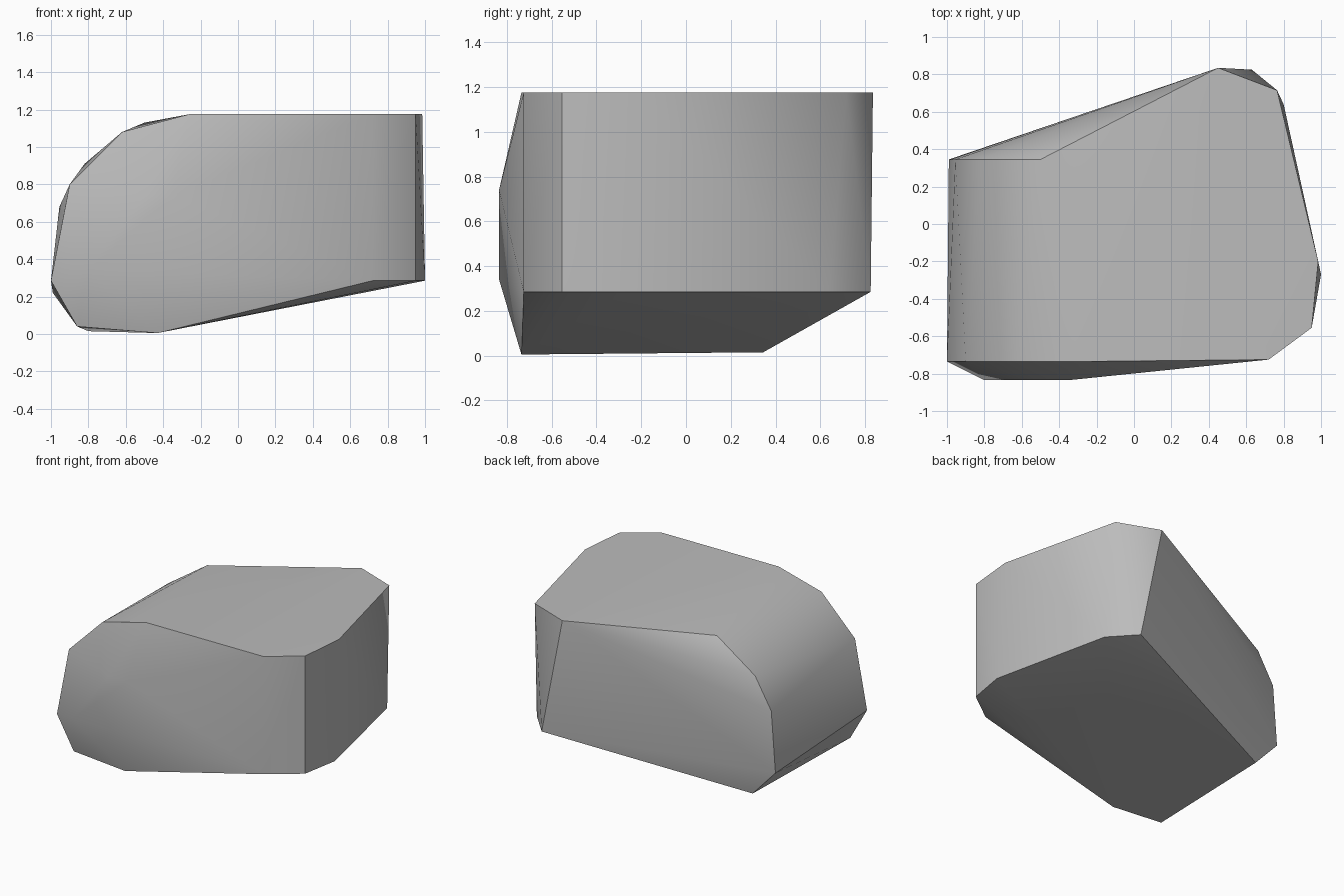
import bpy
import bmesh
import math

# Remove only the default cube
default_cube = bpy.data.objects.get("Cube")
if default_cube:
    bpy.data.objects.remove(default_cube, do_unlink=True)


def make_material(name, colour):
    material = bpy.data.materials.new(name)
    material.use_nodes = True
    material.diffuse_color = colour
    shader = material.node_tree.nodes["Principled BSDF"]
    shader.inputs["Base Color"].default_value = colour
    shader.inputs["Roughness"].default_value = 0.9
    return material


def at_height(outline, z):
    """Lift a plan outline to one height."""
    return [(x, y, z) for x, y in outline]


def at_depth(profile, y):
    """Stand a side-on profile at one depth."""
    return [(x, y, z) for x, z in profile]


def hull_object(name, points, material):
    """Wrap a tight convex skin around the points."""
    bm = bmesh.new()
    for point in points:
        bm.verts.new(point)
    hull = bmesh.ops.convex_hull(bm, input=bm.verts[:])
    loose = {item for key in ("geom_interior", "geom_unused")
             for item in hull[key] if isinstance(item, bmesh.types.BMVert)}
    bmesh.ops.delete(bm, geom=list(loose), context="VERTS")
    bmesh.ops.dissolve_limit(bm, angle_limit=math.radians(0.5),
                             verts=bm.verts[:], edges=bm.edges[:])
    bmesh.ops.recalc_face_normals(bm, faces=bm.faces[:])
    mesh = bpy.data.meshes.new(name)
    bm.to_mesh(mesh)
    bm.free()
    mesh.materials.append(material)
    obj = bpy.data.objects.new(name, mesh)
    bpy.context.collection.objects.link(obj)
    return obj


# Chipped front corner, shared by the flat top and the lower rim
corner = [(0.72, -0.725), (0.95, -0.555)]
top_outline = corner + [(0.985, -0.2), (0.765, 0.715), (0.45, 0.835)]
rim_outline = corner + [(1.0, -0.27), (0.8, 0.64), (0.63, 0.825)]

# Rounded end, running from the flat top down to the base
front_profile = [(-0.26, 1.175), (-0.62, 1.08), (-0.9, 0.8),
                 (-1.0, 0.285), (-0.86, 0.04), (-0.43, 0.005)]
back_profile = [(-0.5, 1.13), (-0.82, 0.91), (-0.955, 0.68),
                (-0.99, 0.22), (-0.8, 0.015)]

# Shallow swelling on the front
front_bulge = [(-0.8, 0.34), (-0.5, 0.74), (-0.35, 0.74)]

points = (at_height(top_outline, 1.175) + at_height(rim_outline, 0.285)
          + at_depth(front_profile, -0.735) + at_depth(back_profile, 0.345)
          + at_depth(front_bulge, -0.835))

stone_grey = make_material("stone grey", (0.5, 0.5, 0.5, 1.0))
rock = hull_object("rock", points, stone_grey)

# Soften the gentle bends and keep the hard edges
bpy.ops.object.select_all(action="DESELECT")
rock.select_set(True)
bpy.context.view_layer.objects.active = rock
bpy.ops.object.shade_smooth_by_angle(angle=math.radians(32))
